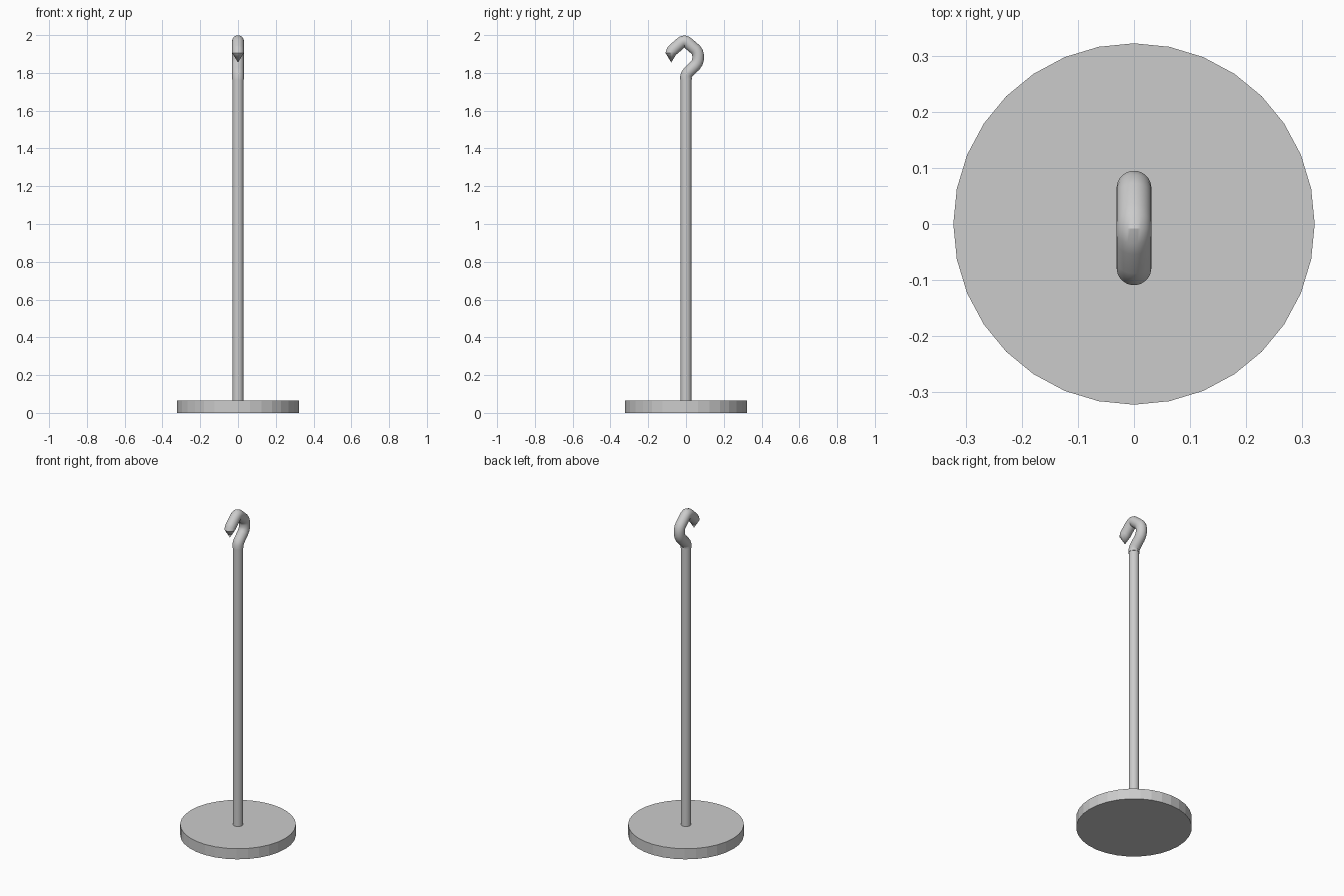
import bpy, bmesh, math
from mathutils import Vector

if "Cube" in bpy.data.objects:
    bpy.data.objects.remove(bpy.data.objects["Cube"])

SIDES = 32


def finish(bm, name, angle=35):
    bmesh.ops.recalc_face_normals(bm, faces=bm.faces)
    me = bpy.data.meshes.new(name)
    bm.to_mesh(me)
    bm.free()
    ob = bpy.data.objects.new(name, me)
    bpy.context.collection.objects.link(ob)
    bpy.context.view_layer.objects.active = ob
    ob.select_set(True)
    bpy.ops.object.shade_smooth_by_angle(angle=math.radians(angle))
    ob.select_set(False)
    return ob


def ring(bm, y, z, tangent, r):
    """Circle centred in the YZ plane, perpendicular to the path tangent."""
    side = Vector((1, 0, 0))
    up = tangent.cross(side)
    return [bm.verts.new(Vector((0, y, z)) + r * (math.cos(a) * side + math.sin(a) * up))
            for a in (2 * math.pi * i / SIDES for i in range(SIDES))]


def sweep(bm, path, r, end=None):
    pts = [Vector((0, y, z)) for y, z in path]
    rings = []
    for i, p in enumerate(pts):
        t = (pts[min(i + 1, len(pts) - 1)] - p).normalized() + (p - pts[max(i - 1, 0)]).normalized()
        if end and i == len(pts) - 1:
            t = Vector(end)
        rings.append(ring(bm, p.y, p.z, t.normalized(), r))
    for a, b in zip(rings, rings[1:]):
        for i in range(SIDES):
            j = (i + 1) % SIDES
            bm.faces.new((a[i], a[j], b[j], b[i]))
    bm.faces.new(rings[0])
    return rings[-1]


# Round flat base, flat-faceted rim
bm = bmesh.new()
bm.faces.new(sweep(bm, [(0, 0), (0, 0.065)], 0.322))
finish(bm, "base", 5)

# Upright pole
bm = bmesh.new()
bm.faces.new(sweep(bm, [(0, 0.06), (0, 1.78)], 0.029))
finish(bm, "pole")

# Bent hook with pointed tip
bm = bmesh.new()
path = [(0, 1.765), (0, 1.783), (0.006, 1.796), (0.018, 1.809), (0.048, 1.838),
        (0.059, 1.854), (0.064, 1.872), (0.064, 1.893), (0.060, 1.910), (0.050, 1.924),
        (0.016, 1.953), (0.003, 1.964), (-0.008, 1.968), (-0.020, 1.964), (-0.034, 1.953),
        (-0.066, 1.924), (-0.074, 1.915), (-0.078, 1.906)]
last = sweep(bm, path, 0.031, end=(0, 0, -1))
tip = bm.verts.new((0, -0.078, 1.855))
for i in range(SIDES):
    bm.faces.new((last[i], last[(i + 1) % SIDES], tip))
finish(bm, "hook", 30)
